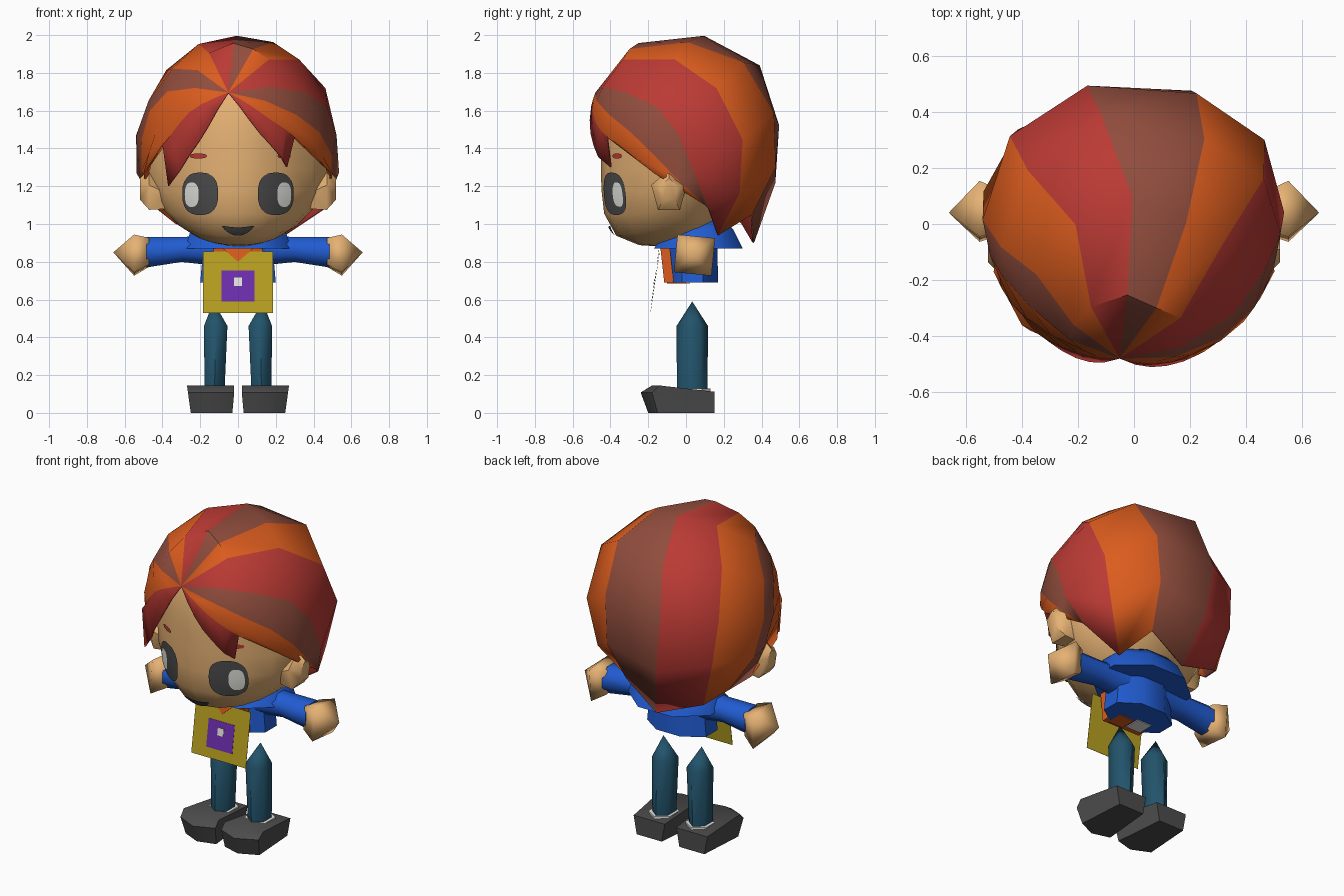
import bpy, bmesh, math
from mathutils import Vector

if "Cube" in bpy.data.objects:
    bpy.data.objects.remove(bpy.data.objects["Cube"], do_unlink=True)


def material(name, hexcode):
    """One flat material from a display hex colour, converted to linear."""
    parts = [b / 255 for b in bytes.fromhex(hexcode)]
    rgba = [((c + .055) / 1.055) ** 2.4 for c in parts] + [1]
    mat = bpy.data.materials.new(name)
    mat.use_nodes = True
    mat.diffuse_color = rgba
    mat.node_tree.nodes["Principled BSDF"].inputs["Base Color"].default_value = rgba
    return mat


skin = material("skin", "E6B274")
red = material("hair red", "BB3A34")
orange = material("hair orange", "DB5C1E")
brown = material("hair brown", "914D3D")
blue = material("shirt blue", "215CD2")
teal = material("trouser teal", "22536B")
grey = material("dark grey", "4C4C4C")
yellow = material("bib yellow", "B9A120")
purple = material("badge purple", "6E2EB0")
white = material("white", "E6E6E0")


def finish(name, bm, mats, angle):
    mesh = bpy.data.meshes.new(name)
    bm.to_mesh(mesh)
    bm.free()
    for mat in mats:
        mesh.materials.append(mat)
    mesh.shade_smooth()
    mesh.set_sharp_from_angle(angle=math.radians(angle))
    obj = bpy.data.objects.new(name, mesh)
    bpy.context.scene.collection.objects.link(obj)
    return obj


def loft(name, rings, mat, angle=35):
    """Closed skin over a list of rings of points."""
    bm = bmesh.new()
    rows = [[bm.verts.new(p) for p in ring] for ring in rings]
    n = len(rows[0])
    for low, high in zip(rows, rows[1:]):
        for i in range(n):
            k = (i + 1) % n
            bm.faces.new((low[i], low[k], high[k], high[i]))
    bm.faces.new(rows[0][::-1])
    bm.faces.new(rows[-1])
    bmesh.ops.remove_doubles(bm, verts=bm.verts, dist=.0005)
    bmesh.ops.recalc_face_normals(bm, faces=bm.faces)
    return finish(name, bm, [mat], angle)


def tube(name, stations, sides, mat, axis="z", turn=.5, angle=50):
    """Loft of polygons; a station is (centre, half width, half depth)."""
    grow = 1 / math.cos(math.pi / sides)
    rings = []
    for (x, y, z), a, b in stations:
        ring = []
        for i in range(sides):
            t = 2 * math.pi * (i + turn) / sides
            u, v = a * grow * math.cos(t), b * grow * math.sin(t)
            ring.append((x + u, y + v, z) if axis == "z" else (x, y + u, z + v))
        rings.append(ring)
    return loft(name, rings, mat, angle)


def plate(name, outline, lift, mat):
    """Thin hanging plate from (x, z) points, leaning out at the bottom."""
    rings = [[(x, .15 * (z - .69) - .165 - lift + d, z) for x, z in outline]
             for d in (0, .0015)]
    return loft(name, rings, mat)


def square(x, z, w, h):
    return [(x - w, z - h), (x + w, z - h), (x + w, z + h), (x - w, z + h)]


# Rounded form shared by the skull, the face details and the hair
CENTRE = Vector((0, 0, 1.4))


def on_form(d, size, p):
    x, y, z = (abs(d[i]) / size[i] for i in range(3))
    return CENTRE + d / math.sqrt(x * x + (y ** p + z ** p) ** (2 / p))


FACE, FACE_P = (.505, .45, .52), 4.5
SKULL = (.505, .4, .52)
CHEEK = 1.4

# Head: full chin in front with cheeks swept back, rounder above and behind
bm = bmesh.new()
bmesh.ops.create_uvsphere(bm, u_segments=20, v_segments=14, radius=1)
for v in bm.verts:
    if v.co.z > 0:
        power = 2.5
    else:
        power = FACE_P if v.co.y < 0 else 1.4
    v.co = on_form(v.co.copy(), FACE if v.co.y < 0 else SKULL, power)
    v.co.y *= 1 - CHEEK * v.co.x ** 2
finish("head", bm, [skin], 60)


def face_y(x, z):
    a, b = 1 - (x / FACE[0]) ** 2, abs(z - CENTRE.z) / FACE[2]
    depth = max(a ** (FACE_P / 2) - b ** FACE_P, .001) ** (1 / FACE_P)
    return -FACE[1] * depth * (1 - CHEEK * x * x)


def patch(name, shape, mat, lift, steps=14, layers=4):
    """Painted detail that hugs the face; shape(u, v) gives (x, z)."""
    bm = bmesh.new()
    grid = []
    for i in range(steps + 1):
        row = []
        for j in range(layers + 1):
            x, z = shape(i / steps, 2 * j / layers - 1)
            row.append(bm.verts.new((x, face_y(x, z) - lift, z)))
        grid.append(row)
    for a, b in zip(grid, grid[1:]):
        for j in range(layers):
            bm.faces.new((a[j], b[j], b[j + 1], a[j + 1]))
    bmesh.ops.remove_doubles(bm, verts=bm.verts, dist=.0002)
    bm.normal_update()
    bmesh.ops.reverse_faces(bm, faces=[f for f in bm.faces if f.normal.y > 0])
    finish(name, bm, [mat], 80)


def oval(cx, cz, rx, rz):
    def shape(u, v):
        c = math.cos(math.pi * u)
        return cx - rx * c, cz + rz * v * max(1 - abs(c) ** 2.6, 0) ** .4
    return shape


# Eyes, brows and ears on both sides
for side, s in (("left", 1), ("right", -1)):
    patch(side + "_eye", oval(s * .2, 1.16, .095, .112), grey, .005)
    patch(side + "_eye_glint", oval(s * .245, 1.155, .037, .065), white, .01)
    tube(side + "_ear", [((s * .38, -.09, 1.14), .06, .06),
                         ((s * .47, -.09, 1.17), .08, .095),
                         ((s * .52, -.09, 1.18), .04, .05)], 5, skin, "x", turn=.25)
patch("left_brow", oval(.245, 1.36, .035, .013), red, .005)
patch("right_brow", oval(-.21, 1.36, .045, .013), red, .005)

# Smiling mouth
patch("mouth", lambda u, v: ((u - .5) * .17, .96 + 4 * (u - .5) ** 2 * .028
                             + .022 * v * math.sin(math.pi * u) ** .6), grey, .006)

# Hair: locks fan out from a parting; each seam lists its bends, then its tip
PARTING = Vector((-.05, -.47, 1.69))
SEAMS = [
    ((-.17, -.46, 1.47), (-.37, -.38, 1.2)),
    ((-.25, -.44, 1.6), (-.4, -.36, 1.42)),
    ((-.36, -.35, 1.63), (-.5, -.17, 1.27)),
    ((-.43, -.22, 1.68), (-.48, .05, 1.12)),
    ((-.33, -.2, 1.86), (-.43, .2, 1.08)),
    ((-.21, .02, 1.95), (-.44, .34, 1.45), (-.33, .3, 1)),
    ((.01, .05, 2), (-.17, .5, 1.5), (-.05, .36, .9)),
    ((.22, .15, 1.93), (.2, .48, 1.5), (.16, .35, 1.05)),
    ((.36, .02, 1.86), (.46, .33, 1.38), (.25, .17, .94)),
    ((.5, -.08, 1.58), (.46, .12, 1.08)),
    ((.47, -.23, 1.44), (.46, .1, 1.1)),
    ((.33, -.37, 1.48), (.5, -.17, 1.27)),
    ((.16, -.47, 1.55), (.3, -.42, 1.46)),
    ((.09, -.49, 1.5), (.26, -.4, 1.3)),
]
LOCKS = "ROOBORBORBOOR"
STEPS = 6


def on_hair(d):
    """Hair surface: narrower towards the face, tapering below the middle."""
    width = .57 + .22 * min(max(d.y - .15, -.2), 0)
    return on_form(d, (width, .52, .6 if d.z > 0 else .52), 2.5 if d.z > 0 else 2)


def along(points, t):
    """Direction at fraction t of a path of great-circle arcs."""
    arcs = [a.angle(b) for a, b in zip(points, points[1:])]
    d = t * sum(arcs)
    for a, b, arc in zip(points, points[1:], arcs):
        if d < arc:
            return a.slerp(b, d / arc)
        d -= arc
    return points[-1]


bm = bmesh.new()
rows = []
for seam in SEAMS:
    path = [(Vector(p) - CENTRE).normalized() for p in (PARTING, *seam)]
    row = [bm.verts.new(on_hair(along(path, i / STEPS))) for i in range(STEPS)]
    rows.append(row + [bm.verts.new(seam[-1])])
for lock, left, right in zip(LOCKS, rows, rows[1:]):
    for i in range(STEPS):
        f = bm.faces.new((left[i], right[i], right[i + 1], left[i + 1]))
        f.material_index = "ROB".index(lock)
bmesh.ops.remove_doubles(bm, verts=bm.verts, dist=.0005)
hair = finish("hair", bm, [red, orange, brown], 40)
shell = hair.modifiers.new("thickness", "SOLIDIFY")
shell.thickness = .01
shell.offset = -1

# Shirt: torso, bright front panel, flared collar and scraps of lining
tube("torso", [((0, .035, .69), .2, .135), ((0, .035, .92), .18, .13)], 8, blue)
tube("shirt_front", [((0, -.09, .69), .13, .025), ((0, -.11, .87), .13, .025)], 4, orange)
tube("collar", [((0, .065, .87), .28, .235), ((0, .075, .97), .25, .175),
                ((0, .09, 1.03), .17, .11)], 8, blue)
tube("shirt_lining", [((.05, -.05, z), .05, .05) for z in (.685, .692)], 4, orange)
tube("shirt_hem", [((-.06, -.03, z), .05, .05) for z in (.685, .692)], 4, white)

# Hanging bib with badge, and the kerchief point above it
plate("bib", square(0, .692, .185, .163), 0, yellow)
plate("bib_badge", square(0, .672, .088, .083), .003, purple)
plate("badge_mark", square(0, .695, .02, .022), .006, white)
plate("kerchief", [(-.08, .87), (0, .8), (.08, .87)], .005, orange)

# Arms, hands, legs and shoes on both sides
SOLE = [(.03, -.17), (.14, -.2), (.25, -.15), (.23, .15), (.06, .15)]
TOE = [(.02, -.19), (.14, -.24), (.265, -.18), (.25, .15), (.04, .15)]
RIDGE = [(.02, -.16), (.14, -.18), (.27, -.14), (.25, .15), (.04, .15)]
for side, s in (("left", 1), ("right", -1)):
    tube(side + "_sleeve", [((s * .12, .04, .86), .09, .08),
                            ((s * .3, .04, .865), .075, .066),
                            ((s * .485, .04, .85), .08, .08)], 8, blue, "x", angle=60)
    tube(side + "_hand", [((s * .47, .04, .85), .07, .07),
                          ((s * .55, .045, .835), .1, .1),
                          ((s * .66, .04, .85), 0, 0)], 4, skin, "x", turn=.44, angle=100)
    tube(side + "_leg", [((s * .125, .033, .08), .052, .07),
                         ((s * .118, .033, .46), .062, .072),
                         ((s * .13, .033, .59), 0, 0)], 6, teal, angle=65)
    tube(side + "_sock", [((s * .125, .038, z), .07, .08) for z in (.08, .129)], 6, white)
    loft(side + "_shoe", [[(s * x, y, 0) for x, y in SOLE],
                          [(s * x, y, .108) for x, y in TOE],
                          [(s * x, y, .145 if y < 0 else .112) for x, y in RIDGE]], grey, 50)
